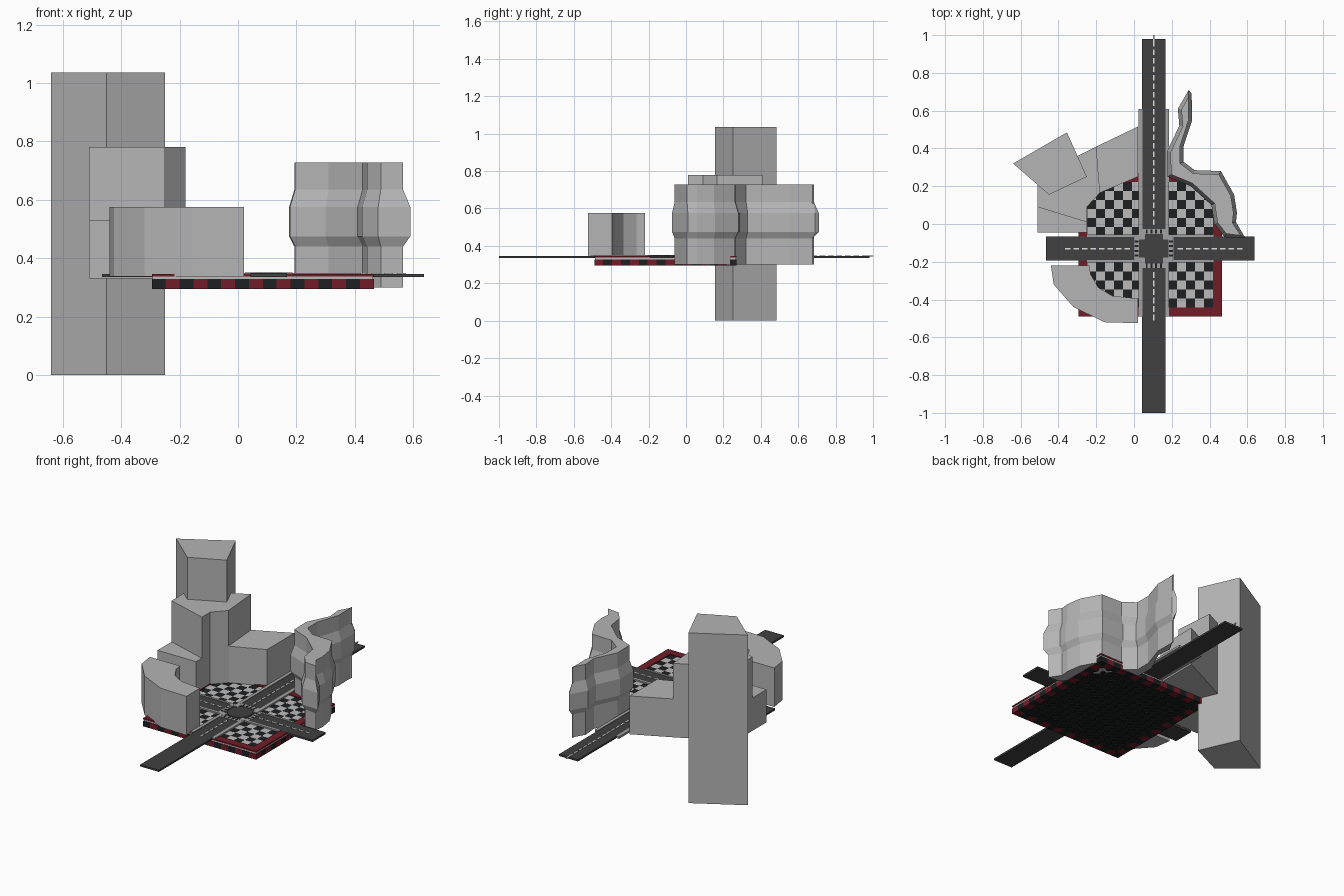
import bpy, bmesh, math
from mathutils import Vector

if "Cube" in bpy.data.objects:
    bpy.data.objects.remove(bpy.data.objects["Cube"])


def mat(name, r, g, b):
    m = bpy.data.materials.new(name)
    m.diffuse_color = (r, g, b, 1)
    m.use_nodes = True
    m.node_tree.nodes["Principled BSDF"].inputs["Base Color"].default_value = m.diffuse_color
    return m


GREY = mat("building grey", 0.46, 0.46, 0.46)
PALE = mat("pale tile grey", 0.50, 0.50, 0.50)
WALK = mat("pavement grey", 0.36, 0.36, 0.36)
ROAD = mat("asphalt", 0.052, 0.052, 0.052)
BLACK = mat("black", 0.013, 0.014, 0.015)
RED = mat("dark red", 0.17, 0.012, 0.022)
WHITE = mat("line white", 0.75, 0.75, 0.75)


def finish(bm, name, mats):
    bmesh.ops.recalc_face_normals(bm, faces=bm.faces)
    me = bpy.data.meshes.new(name)
    bm.to_mesh(me)
    bm.free()
    for m in mats:
        me.materials.append(m)
    ob = bpy.data.objects.new(name, me)
    bpy.context.collection.objects.link(ob)
    return ob


def loft(name, rings, m):
    """Skin a stack of (outline, z) rings and cap both ends."""
    bm = bmesh.new()
    vs = [[bm.verts.new((x, y, z)) for x, y in pts] for pts, z in rings]
    n = len(vs[0])
    for a, b in zip(vs, vs[1:]):
        for i in range(n):
            j = (i + 1) % n
            bm.faces.new((a[i], a[j], b[j], b[i]))
    bm.faces.new(vs[0][::-1])
    bm.faces.new(vs[-1])
    return finish(bm, name, [m])


def prism(name, pts, z0, z1, m):
    return loft(name, [(pts, z0), (pts, z1)], m)


def add_box(bm, x0, x1, y0, y1, z0, z1, idx=0):
    v = [bm.verts.new((x, y, z)) for z in (z0, z1)
         for x, y in ((x0, y0), (x1, y0), (x1, y1), (x0, y1))]
    for f in ((3, 2, 1, 0), (4, 5, 6, 7), (0, 1, 5, 4), (1, 2, 6, 5), (2, 3, 7, 6), (3, 0, 4, 7)):
        bm.faces.new([v[i] for i in f]).material_index = idx


def boxes(name, items, mats):
    bm = bmesh.new()
    for it in items:
        add_box(bm, *it)
    return finish(bm, name, mats)


def offset(pts, d):
    """Move a counter-clockwise outline inward by d."""
    out = []
    for i, p in enumerate(pts):
        p = Vector(p)
        e1 = (p - Vector(pts[i - 1])).normalized()
        e2 = (Vector(pts[(i + 1) % len(pts)]) - p).normalized()
        n1, n2 = Vector((-e1.y, e1.x)), Vector((-e2.y, e2.x))
        out.append(tuple(p + (n1 + n2) * d / max(1 + n1.dot(n2), 0.6)))
    return out


# Buildings on the left and at the back
prism("tall_tower", [(-.64, .32), (-.45, .155), (-.25, .25), (-.355, .485)], 0, 1.035, GREY)
prism("middle_block", [(-.51, .09), (-.25, .01), (-.25, .09), (-.18, .165), (-.2, .41),
                       (-.3, .36), (-.45, .33), (-.51, .25)], .33, .78, GREY)
prism("west_low_block", [(-.51, -.045), (-.25, -.045), (-.25, .01), (-.51, .09)], .33, .53, GREY)
prism("north_low_block", [(-.3, .36), (-.18, .165), (.02, .25), (.02, .515), (-.2, .41)],
      .33, .563, GREY)

# Curved corner building at the front left
prism("curved_corner_building",
      [(-.44, -.22), (-.425, -.32), (-.32, -.44), (-.155, -.52), (.02, -.525), (.02, -.395),
       (-.115, -.38), (-.19, -.335), (-.23, -.265), (-.235, -.22)], .338, .575, GREY)

# Wavy building with a bulging middle band
wave = [(.48, -.07), (.59, -.075), (.54, .01), (.545, .06), (.53, .155), (.46, .28), (.32, .285),
        (.262, .33), (.262, .41), (.308, .55), (.305, .69), (.29, .71), (.232, .61), (.24, .52),
        (.175, .385), (.178, .25), (.3, .2), (.41, .1), (.425, 0)]
slim = offset(wave, .018)
loft("wavy_building", [(slim, .3), (slim, .44), (wave, .475), (wave, .575), (slim, .635),
                       (slim, .728)], GREY)

# Board: 16 x 16 cells, brick base, grey plate, red border and chequered tiles
X0, Y0, C, N = -.295, -.49, .0475, 16
X1, Y1 = X0 + N * C, Y0 + N * C
base = []
for i in range(N):
    for j in range(N):
        if i in (0, N - 1) or j in (0, N - 1):
            x, y = X0 + i * C, Y0 + j * C
            base.append((x, x + C, y, y + C, .295, .328, (i + j) % 2))
boxes("edge_bricks", base, [BLACK, RED])
boxes("base_core", [(X0 + C, X1 - C, Y0 + C, Y1 - C, .300, .328)], [BLACK])
boxes("base_plate", [(X0 + .003, X1 - .003, Y0 + .003, Y1 - .003, .328, .337)], [PALE])
boxes("red_border", [(X0, X1, Y0, Y0 + C, .337, .346), (X0, X1, Y1 - C, Y1, .337, .346),
                     (X0, X0 + C, Y0 + C, Y1 - C, .337, .346),
                     (X1 - C, X1, Y0 + C, Y1 - C, .337, .346)], [RED])
bm = bmesh.new()
for i in range(1, N - 1):
    for j in range(1, N - 1):
        x, y = X0 + i * C, Y0 + j * C
        add_box(bm, x, x + C, y, y + C, .337, .341, (i + j) % 2)
finish(bm, "chequered_tiles", [PALE, BLACK])

# Round tubes under the board
bm = bmesh.new()
for i in range(1, N):
    for j in range(1, N):
        r = bmesh.ops.create_cone(bm, cap_ends=True, segments=8, radius1=.014, radius2=.014,
                                  depth=.006)
        bmesh.ops.translate(bm, verts=r["verts"], vec=(X0 + i * C, Y0 + j * C, .298))
finish(bm, "underside_tubes", [BLACK])

# Crossing roads with an octagonal junction
CX, CY, H = .105, -.13, .063
boxes("north_south_road", [(CX - H, CX + H, -1, .98, .336, .347)], [ROAD])
boxes("east_west_road", [(-.465, .637, CY - H, CY + H, .335, .3465)], [ROAD])
prism("junction", [(CX + .075 * math.cos(math.pi * (k + .5) / 4),
                    CY + .075 * math.sin(math.pi * (k + .5) / 4)) for k in range(8)],
      .340, .3515, ROAD)

# Pavements along the roads, joined by corner pads at the junction
walks, w = [], .018
for s in (-1, 1):
    a, b = sorted((CX + s * (H - .002), CX + s * (H + w)))
    walks += [(a, b, -.49, CY - H, .337, .350), (a, b, CY + H, .61, .337, .350)]
    a, b = sorted((CY + s * (H - .002), CY + s * (H + .012)))
    walks += [(-.25, CX - H, a, b, .337, .3495), (CX + H, .42, a, b, .337, .3495)]
    for t in (-1, 1):
        a, b = sorted((CX + s * .048, CX + s * (H + w)))
        c, d = sorted((CY + t * .048, CY + t * (H + w)))
        walks.append((a, b, c, d, .340, .3505))
boxes("pavements", walks, [WALK])

# Crosswalks: pale band with dark bars on all four arms
bands, bars = [], []
for s in (-1, 1):
    a, b = sorted((s * .078, s * .104))
    bands += [(CX - H, CX + H, CY + a, CY + b, .345, .349),
              (CX + a, CX + b, CY - H, CY + H, .345, .349)]
    a, b = sorted((s * .08, s * .102))
    for k in (-1.5, -.5, .5, 1.5):
        m = k * .025
        bars += [(CX + m - .005, CX + m + .005, CY + a, CY + b, .347, .3497),
                 (CX + a, CX + b, CY + m - .005, CY + m + .005, .347, .3497)]
boxes("crosswalk_bands", bands, [WALK])
boxes("crosswalk_bars", bars, [BLACK])

# Dashed centre lines
dashes = []
for k in range(9):
    o = .125 + k * .045
    if k < 6:
        dashes.append((CX - .004, CX + .004, CY - o - .03, CY - o, .345, .349))
    if k < 8:
        dashes += [(CX + o, CX + o + .03, CY - .004, CY + .004, .345, .349),
                   (CX - o - .03, CX - o, CY - .004, CY + .004, .345, .349)]
y = CY + .125
while y < .95:
    dashes.append((CX - .004, CX + .004, y, y + .03, .345, .349))
    y += .045
dashes.append((CX - .004, CX + .004, .97, 1.0, .343, .349))
boxes("centre_dashes", dashes, [WHITE])
